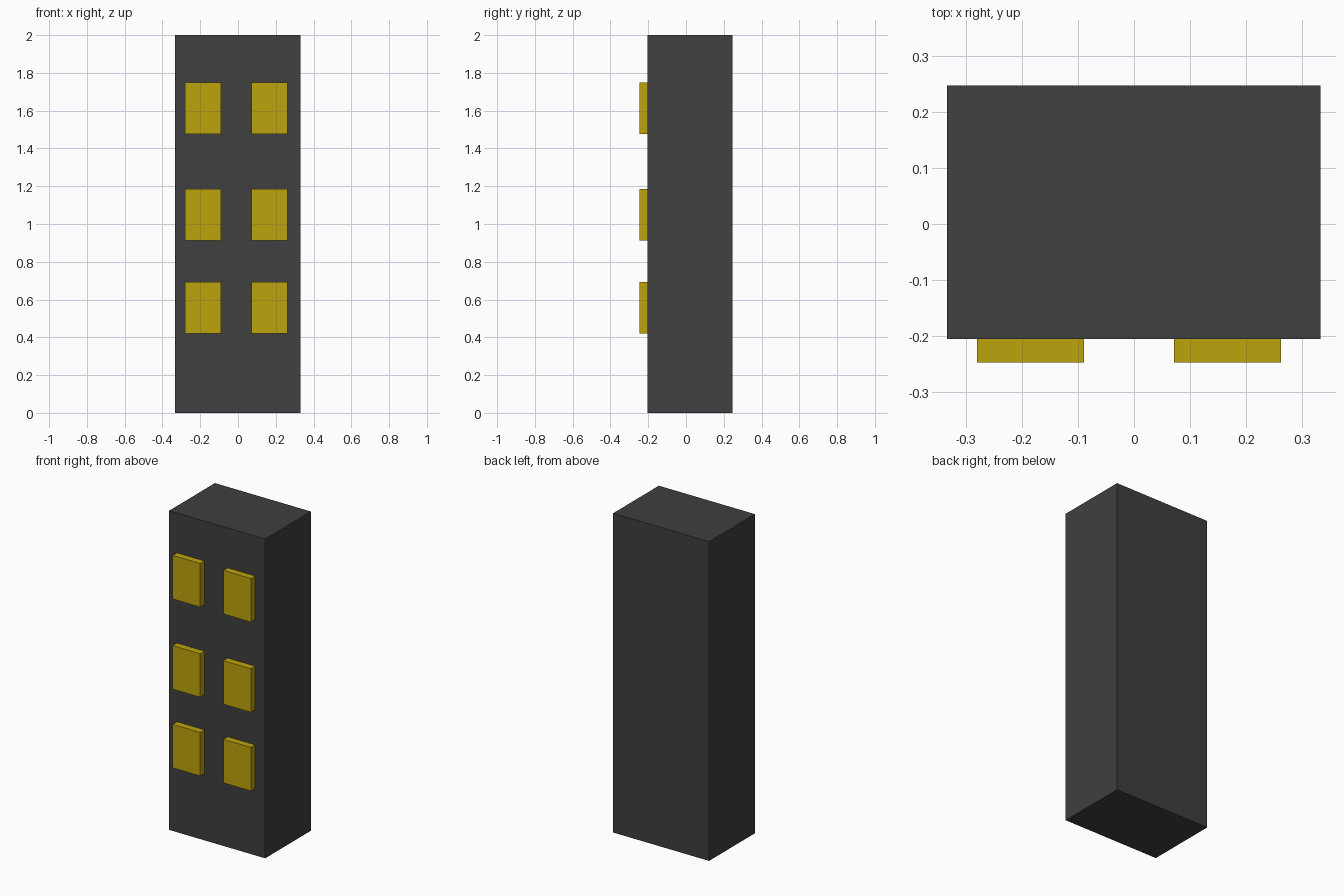
import bpy

if "Cube" in bpy.data.objects:
    bpy.data.objects.remove(bpy.data.objects["Cube"])


def material(name, color):
    mat = bpy.data.materials.new(name)
    mat.diffuse_color = color
    mat.use_nodes = True
    mat.node_tree.nodes["Principled BSDF"].inputs["Base Color"].default_value = mat.diffuse_color
    return mat


def box(name, low, high, mat):
    """Axis-aligned box between two corners."""
    center = [(a + b) / 2 for a, b in zip(low, high)]
    bpy.ops.mesh.primitive_cube_add(size=1, location=center)
    obj = bpy.context.object
    obj.name = name
    obj.scale = [b - a for a, b in zip(low, high)]
    bpy.ops.object.transform_apply(location=False, rotation=False, scale=True)
    obj.data.materials.append(mat)
    return obj


dark = material("dark_wall", (0.05, 0.05, 0.05, 1))
yellow = material("lit_window", (0.51, 0.37, 0.004, 1))

# Tower block
FRONT = -0.205
box("tower_body", (-0.333, FRONT, 0), (0.332, 0.247, 2), dark)

# Raised windows: three floors of two, set slightly into the wall
WIDTH, HEIGHT = 0.191, 0.273
for floor, z in enumerate((0.419, 0.912, 1.477), 1):
    for side, x in (("left", -0.28), ("right", 0.071)):
        box(f"window_{side}_floor_{floor}",
            (x, -0.247, z), (x + WIDTH, FRONT + 0.01, z + HEIGHT), yellow)
